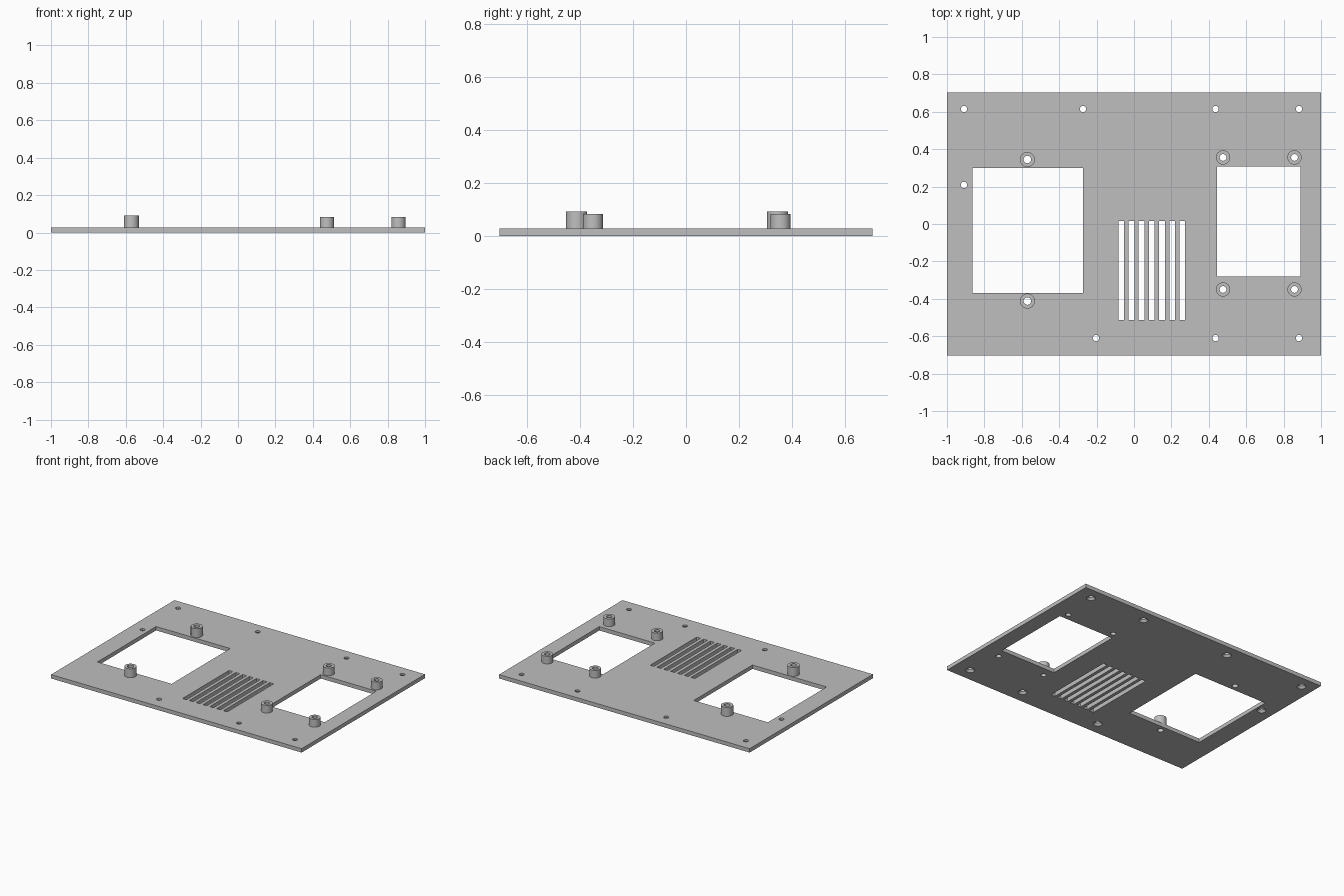
import bpy, bmesh, math
from mathutils import Matrix

if "Cube" in bpy.data.objects:
    bpy.data.objects.remove(bpy.data.objects["Cube"], do_unlink=True)

THICK = 0.028
HALF_Y = 0.703
SIDES = 32

grey = bpy.data.materials.new("plain grey")
grey.use_nodes = True
grey.diffuse_color = (0.52, 0.52, 0.52, 1)
grey.node_tree.nodes["Principled BSDF"].inputs["Base Color"].default_value = (0.52, 0.52, 0.52, 1)


def add_box(bm, x0, x1, y0, y1, z0, z1):
    centre = Matrix.Translation(((x0 + x1) / 2, (y0 + y1) / 2, (z0 + z1) / 2))
    size = Matrix.Diagonal((x1 - x0, y1 - y0, z1 - z0, 1))
    bmesh.ops.create_cube(bm, size=1, matrix=centre @ size)


def add_lathe(bm, x, y, profile, closed=False):
    """Spin (radius, height) points around a vertical axis."""
    rings = []
    for r, z in profile:
        rings.append([bm.verts.new((x + r * math.cos(a), y + r * math.sin(a), z))
                      for a in (math.tau * i / SIDES for i in range(SIDES))])
    pairs = list(zip(rings, rings[1:]))
    if closed:
        pairs.append((rings[-1], rings[0]))
    else:
        bm.faces.new(rings[0])
        bm.faces.new(rings[-1])
    for low, high in pairs:
        for i in range(SIDES):
            j = (i + 1) % SIDES
            bm.faces.new((low[i], low[j], high[j], high[i]))


def make_object(name, bm):
    bmesh.ops.recalc_face_normals(bm, faces=bm.faces)
    mesh = bpy.data.meshes.new(name)
    bm.to_mesh(mesh)
    bm.free()
    mesh.materials.append(grey)
    obj = bpy.data.objects.new(name, mesh)
    bpy.context.collection.objects.link(obj)
    return obj


def smooth(obj):
    bpy.ops.object.select_all(action='DESELECT')
    obj.select_set(True)
    bpy.context.view_layer.objects.active = obj
    bpy.ops.object.shade_smooth_by_angle(angle=math.radians(30))


# Standoffs: name, x, y, outer radius, hole radius, top height
standoffs = [("left_window_standoff", -0.57, y, 0.04, 0.02, 0.092) for y in (0.345, -0.412)]
standoffs += [("right_window_standoff", x, y, 0.038, 0.018, 0.083)
              for x in (0.476, 0.858) for y in (0.356, -0.35)]

# Screw holes along the edges
screws = [(x, 0.615) for x in (-0.909, -0.273, 0.436, 0.882)]
screws += [(x, -0.61) for x in (-0.203, 0.436, 0.882)]
screws.append((-0.909, 0.209))

# Cutter holding every opening
low, high = -0.05, THICK + 0.05
cut = bmesh.new()
add_box(cut, -0.864, -0.272, -0.369, 0.30, low, high)
add_box(cut, 0.445, 0.889, -0.281, 0.308, low, high)
for i in range(7):
    x = -0.084 + i * 0.0545
    add_box(cut, x, x + 0.031, -0.513, 0.017, low, high)
for x, y in screws:
    # Countersunk from the underside
    add_lathe(cut, x, y, [(0.03, low), (0.03, 0), (0.017, 0.016), (0.017, high)])
for _, x, y, _, hole, _ in standoffs:
    add_lathe(cut, x, y, [(hole, low), (hole, high)])
cutter = make_object("opening_cutter", cut)
cutter.hide_render = True

# Panel
panel_bm = bmesh.new()
add_box(panel_bm, -1, 1, -HALF_Y, HALF_Y, 0, THICK)
panel = make_object("panel", panel_bm)
mod = panel.modifiers.new("openings", 'BOOLEAN')
mod.operation = 'DIFFERENCE'
mod.solver = 'EXACT'
mod.object = cutter
bpy.context.view_layer.objects.active = panel
bpy.ops.object.modifier_apply(modifier=mod.name)
bpy.data.objects.remove(cutter, do_unlink=True)
smooth(panel)

# Standoff tubes
for name, x, y, outer, hole, top in standoffs:
    bm = bmesh.new()
    add_lathe(bm, x, y, [(outer, THICK), (outer, top), (hole, top), (hole, THICK)], closed=True)
    smooth(make_object(name, bm))
